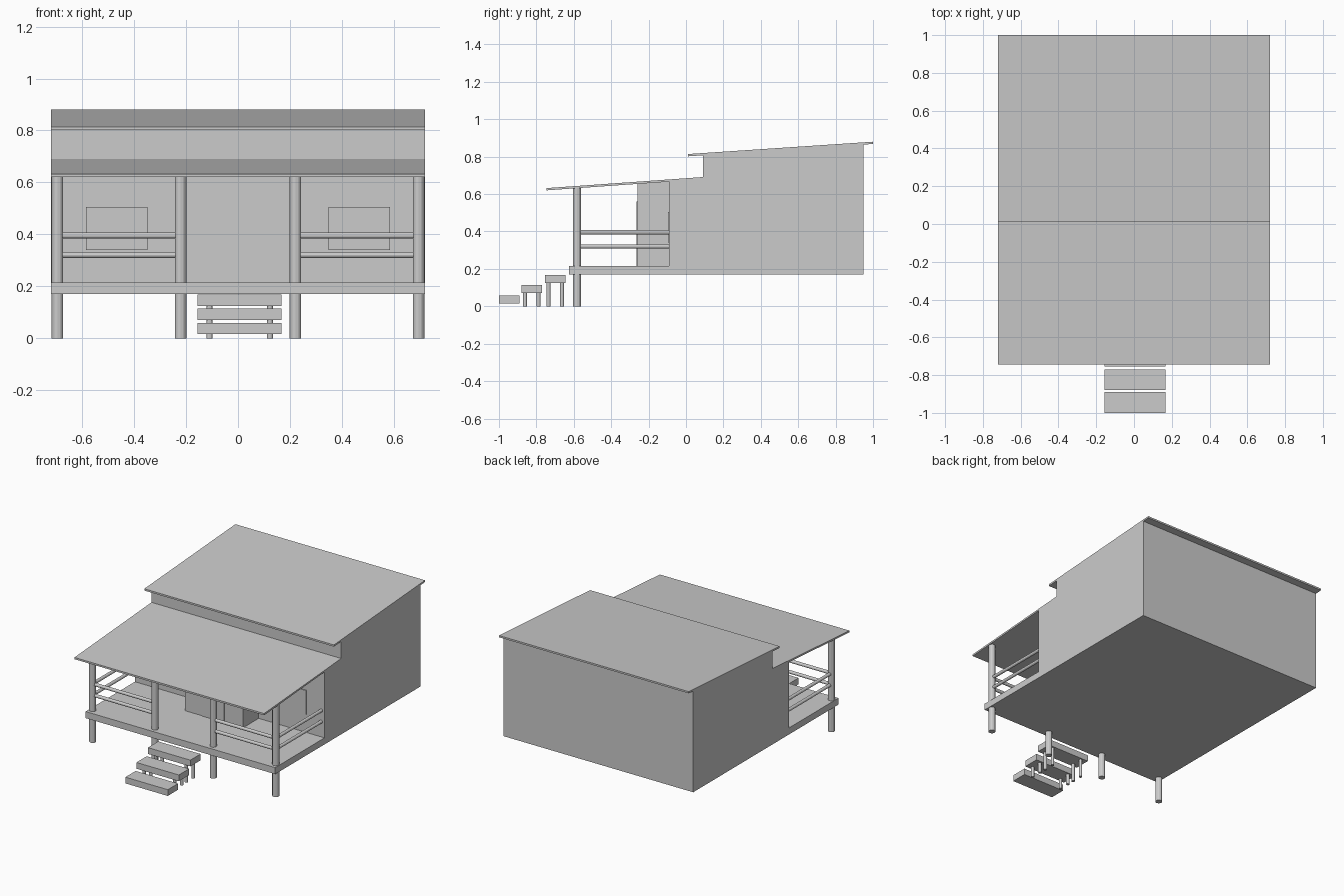
import bpy
import bmesh
from mathutils import Vector

if "Cube" in bpy.data.objects:
    bpy.data.objects.remove(bpy.data.objects["Cube"])


def finish(name, bm):
    bmesh.ops.recalc_face_normals(bm, faces=bm.faces)
    mesh = bpy.data.meshes.new(name)
    bm.to_mesh(mesh)
    bm.free()
    ob = bpy.data.objects.new(name, mesh)
    bpy.context.collection.objects.link(ob)
    return ob


def extrude_x(name, profile, x0, x1):
    """Extrude a (y, z) side profile along x."""
    bm = bmesh.new()
    face = bm.faces.new([bm.verts.new((x0, y, z)) for y, z in profile])
    new = bmesh.ops.extrude_face_region(bm, geom=[face])["geom"]
    verts = [g for g in new if isinstance(g, bmesh.types.BMVert)]
    bmesh.ops.translate(bm, verts=verts, vec=(x1 - x0, 0, 0))
    return finish(name, bm)


def box(name, x0, x1, y0, y1, z0, z1):
    return extrude_x(name, [(y0, z0), (y1, z0), (y1, z1), (y0, z1)], x0, x1)


def rod(name, a, b, r, sides=12):
    """Round bar between two points."""
    a, b = Vector(a), Vector(b)
    bm = bmesh.new()
    bmesh.ops.create_cone(bm, cap_ends=True, segments=sides, radius1=r,
                          radius2=r, depth=(b - a).length)
    rot = (b - a).to_track_quat('Z', 'Y').to_matrix()
    bmesh.ops.rotate(bm, verts=bm.verts, cent=(0, 0, 0), matrix=rot)
    bmesh.ops.translate(bm, verts=bm.verts, vec=(a + b) / 2)
    return finish(name, bm)


def roof(name, y0, z0, y1, z1, t=0.012):
    return extrude_x(name, [(y0, z0), (y1, z1), (y1, z1 - t), (y0, z0 - t)], -W, W)


W = 0.72

# Porch deck in front of the house body
box("deck", -W, W, -0.625, -0.09, 0.17, 0.215)

# Main house body with stepped roofline
extrude_x("house_body", [(-0.09, 0.17), (0.95, 0.17), (0.95, 0.868), (0.09, 0.808),
                         (0.09, 0.682), (-0.09, 0.668)], -W, W)

# Entrance bay, door and windows
extrude_x("entrance_bay", [(-0.26, 0.21), (-0.085, 0.21), (-0.085, 0.668),
                           (-0.26, 0.656)], -0.22, 0.22)
box("door", -0.085, 0.08, -0.264, -0.25, 0.215, 0.56)
for x in (-0.467, 0.467):
    box("window", x - 0.118, x + 0.118, -0.096, -0.08, 0.34, 0.505)

# Two sloped roofs
roof("porch_roof", -0.745, 0.632, 0.09, 0.691)
roof("main_roof", 0.012, 0.814, 1.0, 0.88)

# Posts and railings, both sides
PY, OUT, INN = -0.583, 0.695, 0.221
for s in (-1, 1):
    for x in (OUT, INN):
        rod("porch_post", (s * x, PY, 0), (s * x, PY, 0.636), 0.022)
    for z in (0.396, 0.32):
        rod("front_rail", (s * INN, PY, z), (s * OUT, PY, z), 0.011)
        rod("side_rail", (s * OUT, PY, z), (s * OUT, -0.09, z), 0.011)

# Steps, the upper two standing on short legs
for i, (y, z) in enumerate([(-1.0, 0.016), (-0.88, 0.071), (-0.755, 0.125)]):
    box("step", -0.155, 0.167, y, y + 0.111, z, z + 0.043)
    if i:
        for x in (-0.11, 0.123):
            for dy in (0.019, 0.092):
                rod("step_leg", (x, y + dy, 0), (x, y + dy, z + 0.005), 0.011)
